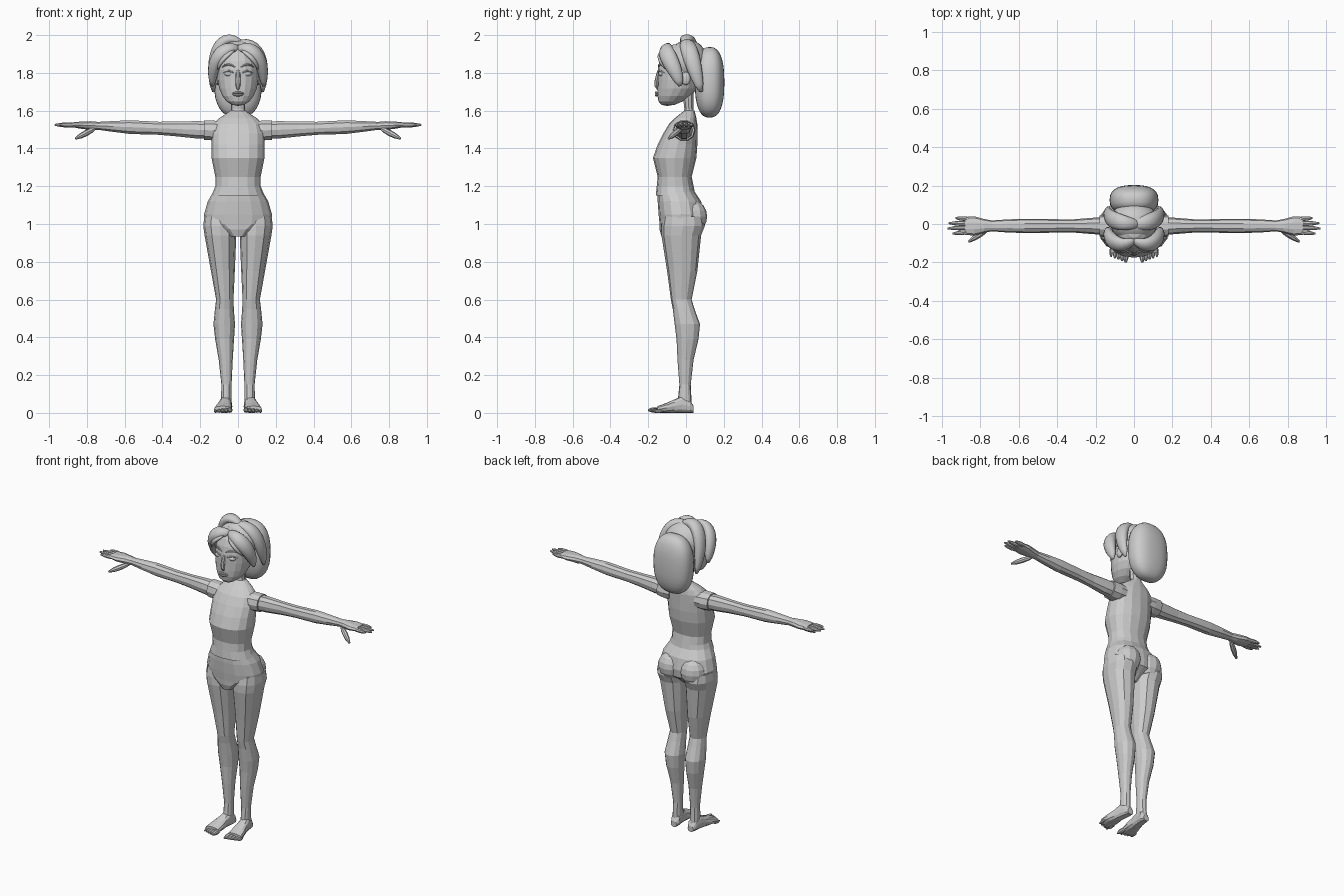
import bpy, bmesh, math
from mathutils import Vector, geometry

if "Cube" in bpy.data.objects:
    bpy.data.objects.remove(bpy.data.objects["Cube"], do_unlink=True)

GREY = (0.6, 0.6, 0.6, 1)
clay = bpy.data.materials.new("plain_grey")
clay.use_nodes = True
clay.diffuse_color = GREY
clay.node_tree.nodes["Principled BSDF"].inputs["Base Color"].default_value = GREY

X, Y, Z = Vector((1, 0, 0)), Vector((0, 1, 0)), Vector((0, 0, 1))
SLANT = Y + Z
SIDES = (("left", 1), ("right", -1))


def finish(name, bm, smooth):
    """Turn a bmesh into a finished, shaded object."""
    bmesh.ops.recalc_face_normals(bm, faces=bm.faces)
    for face in bm.faces:
        face.smooth = smooth
    mesh = bpy.data.meshes.new(name)
    bm.to_mesh(mesh)
    bm.free()
    mesh.materials.append(clay)
    obj = bpy.data.objects.new(name, mesh)
    bpy.context.scene.collection.objects.link(obj)


def swell(value, power):
    """Raise to a power but keep the sign, which makes ovals boxier."""
    return math.copysign(abs(value) ** power, value)


def tube(name, rings, side, axis=None, sides=12, power=1, smooth=False):
    """Loft oval rings (centre, radius along side, other radius)."""
    bm = bmesh.new()
    centres = [ring[0] for ring in rings]
    loops = []
    for i, (centre, wide, deep) in enumerate(rings):
        following = centres[min(i + 1, len(centres) - 1)]
        along = (axis or following - centres[max(i - 1, 0)]).normalized()
        across = (side - along * side.dot(along)).normalized()
        outward = along.cross(across)
        loop = []
        for k in range(sides):
            angle = math.tau * k / sides
            offset = across * wide * swell(math.cos(angle), power)
            offset += outward * deep * swell(math.sin(angle), power)
            loop.append(bm.verts.new(centre + offset))
        loops.append(loop)
    for lower, upper in zip(loops, loops[1:]):
        for k in range(sides):
            bm.faces.new((lower[k - 1], lower[k], upper[k], upper[k - 1]))
    bm.faces.new(loops[0])
    bm.faces.new(loops[-1])
    finish(name, bm, smooth)


def upright(name, rows, centre_x=None, sides=16):
    """Loft level ovals from rows of (height, half width, front y, back y)."""
    rings = []
    for i, (z, half, front, back) in enumerate(rows):
        x = centre_x[i] if centre_x else 0
        rings.append((Vector((x, (front + back) / 2, z)), half, (back - front) / 2))
    tube(name, rings, X, Z, sides, power=.9)


def strand(name, points, wide, deep, side=Z, mirror=1, steps=5, sides=8, smooth=False):
    """Sweep a tapering oval along one Bezier curve of four points."""
    curve = [Vector((x * mirror, y, z)) for x, y, z in points]
    path = geometry.interpolate_bezier(*curve, steps)
    rings = []
    for i, centre in enumerate(path):
        size = math.sqrt(math.sin(math.pi * (i + .2) / (steps - .6)))
        rings.append((centre, wide * size, deep * size))
    tube(name, rings, side, sides=sides, smooth=smooth)


def straight(start, end):
    """Bezier points of a straight line."""
    a, b = Vector(start), Vector(end)
    return [a, a.lerp(b, 1 / 3), a.lerp(b, 2 / 3), b]


def blob(name, centre, radii, segments=12, power=1, chin=0, smooth=False):
    """Oval ball; chin pushes the lower half forward."""
    bm = bmesh.new()
    bmesh.ops.create_uvsphere(bm, u_segments=segments, v_segments=segments // 2 + 2, radius=1)
    for vert in bm.verts:
        drop = min(vert.co.z, 0) ** 2
        for i in range(len(radii)):
            vert.co[i] = centre[i] + radii[i] * swell(vert.co[i], power)
        vert.co.y -= chin * drop
    finish(name, bm, smooth)


# Torso with a hem that stands out over the hips
upright("torso", [
    (1.15, .14, -.16, .05), (1.2, .12, -.155, .04), (1.25, .12, -.15, .03),
    (1.35, .14, -.175, .055), (1.42, .14, -.15, .06), (1.48, .14, -.12, .06),
    (1.53, .13, -.09, .06), (1.56, .1, -.06, .055), (1.6, .04, -.01, .045)])
upright("neck", [(1.56, .045, -.02, .05), (1.61, .037, -.01, .04),
                 (1.7, .04, -.02, .04)], sides=10)

# Hips, with the lower edge narrowing to the crotch
upright("pelvis", [
    (1.18, .125, -.15, .04), (1.12, .16, -.15, .08), (1.05, .18, -.145, .095),
    (1, .175, -.14, .09), (.97, .1, -.14, .05), (.935, .045, -.13, .01)])

for label, m in SIDES:
    blob(label + "_buttock", (.078 * m, .04, 1.04), (.08, .072, .085))

    # Leg
    centres = [.098, .096, .093, .08, .07, .072, .073, .071, .065, .061, .062]
    upright(label + "_leg", [
        (1.04, .08, -.12, .09), (.99, .088, -.13, .1), (.94, .084, -.13, .08),
        (.75, .063, -.1, .06), (.6, .046, -.08, .03), (.55, .05, -.07, .045),
        (.47, .057, -.06, .074), (.39, .05, -.05, .066), (.28, .037, -.045, .04),
        (.15, .027, -.035, .025), (.05, .028, -.045, .03)],
        [x * m for x in centres], sides=12)

    # Foot resting on the ground, then toes
    foot = [(.06, .04, .02, .018), (.06, .02, .03, .035), (.065, -.02, .032, .045),
            (.07, -.06, .036, .036), (.075, -.1, .044, .027), (.08, -.15, .048, .018)]
    tube(label + "_foot", [(Vector((x * m, y, high)), wide, high)
                           for x, y, wide, high in foot], X, Y, power=.8)
    for i in range(5):
        x, size = .043 + .019 * i, .015 - .0015 * i
        strand(f"{label}_toe_{i + 1}",
               straight((x, -.12, size), (x, -.2 + .007 * i, size)), size, size, X, m)

    # Short sleeve and arm
    sleeve = [(.09, .06, .05), (.13, .06, .055), (.18, .055, .054)]
    arm = [(.12, .05, .048), (.22, .042, .048), (.32, .034, .041), (.42, .035, .036),
           (.5, .037, .037), (.57, .037, .038), (.66, .034, .03), (.74, .028, .022),
           (.78, .036, .024), (.83, .05, .02), (.88, .047, .013)]
    for part, rows in (("sleeve", sleeve), ("arm", arm)):
        tube(f"{label}_{part}", [
            (Vector((x * m, -.01, 1.49 + .04 * x)), wide, deep) for x, wide, deep in rows],
            Y, X, sides=10, power=.9)

    # Fingers and thumb
    for i, tip in enumerate((.945, .97, .965, .93)):
        y = -.05 + .027 * i
        strand(f"{label}_finger_{i + 1}",
               straight((.84, y * .8, 1.523), (tip, y, 1.525)), .012, .013, Y, m)
    strand(label + "_thumb", straight((.75, -.02, 1.51), (.86, -.092, 1.452)),
           .016, .016, Y, m)

# Head, with the chin carried forward
blob("head", (0, -.035, 1.79), (.11, .115, .165), segments=18, power=.93, chin=.065)

# Face
strand("nose", [(0, -.14, 1.83), (0, -.15, 1.78), (0, -.168, 1.73), (0, -.148, 1.71)],
       .014, .011, X)
for label, z in (("upper_lip", 1.697), ("lower_lip", 1.679)):
    strand(label, [(-.035, -.14, 1.69), (-.012, -.164, z), (.012, -.164, z),
                   (.035, -.14, 1.69)], .007, .007)
for label, m in SIDES:
    blob(label + "_eye", (.046 * m, -.13, 1.795), (.026, .016, .014), smooth=True)
    strand(label + "_upper_lid", [(.016, -.14, 1.79), (.03, -.15, 1.815),
                                  (.06, -.14, 1.815), (.08, -.115, 1.8)], .005, .005, mirror=m)
    strand(label + "_brow", [(.015, -.145, 1.83), (.04, -.147, 1.85),
                             (.065, -.135, 1.85), (.085, -.11, 1.83)], .006, .005, mirror=m)
    blob(label + "_ear", (.108 * m, 0, 1.77), (.014, .025, .035))

# Hair: cap, long back section and swept locks
blob("hair_cap", (0, .01, 1.86), (.125, .105, .115), segments=24, smooth=True)
blob("back_hair", (0, .125, 1.75), (.127, .078, .187), segments=28, power=.8, smooth=True)

for label, m in SIDES:
    rise = 2.03 - .03 * m
    strand(label + "_crown_lock", [(-.04, 0, 1.94), (.1, 0, rise), (.15, .03, 1.87),
                                   (.13, .08, 1.7)], .045, .032, Y, m, 14, 14, True)
    strand(label + "_fringe", [(-.01, -.08, 1.93), (.1, -.15, 1.95), (.14, -.06, 1.85),
                               (.135, -.03, 1.73)], .045, .034, SLANT, m, 14, 14, True)
    strand(label + "_forehead_wisp", [(.02, -.12, 1.92), (.06, -.15, 1.9), (.1, -.13, 1.86),
                                      (.105, -.1, 1.82)], .018, .012, SLANT, m, 10, 10, True)
